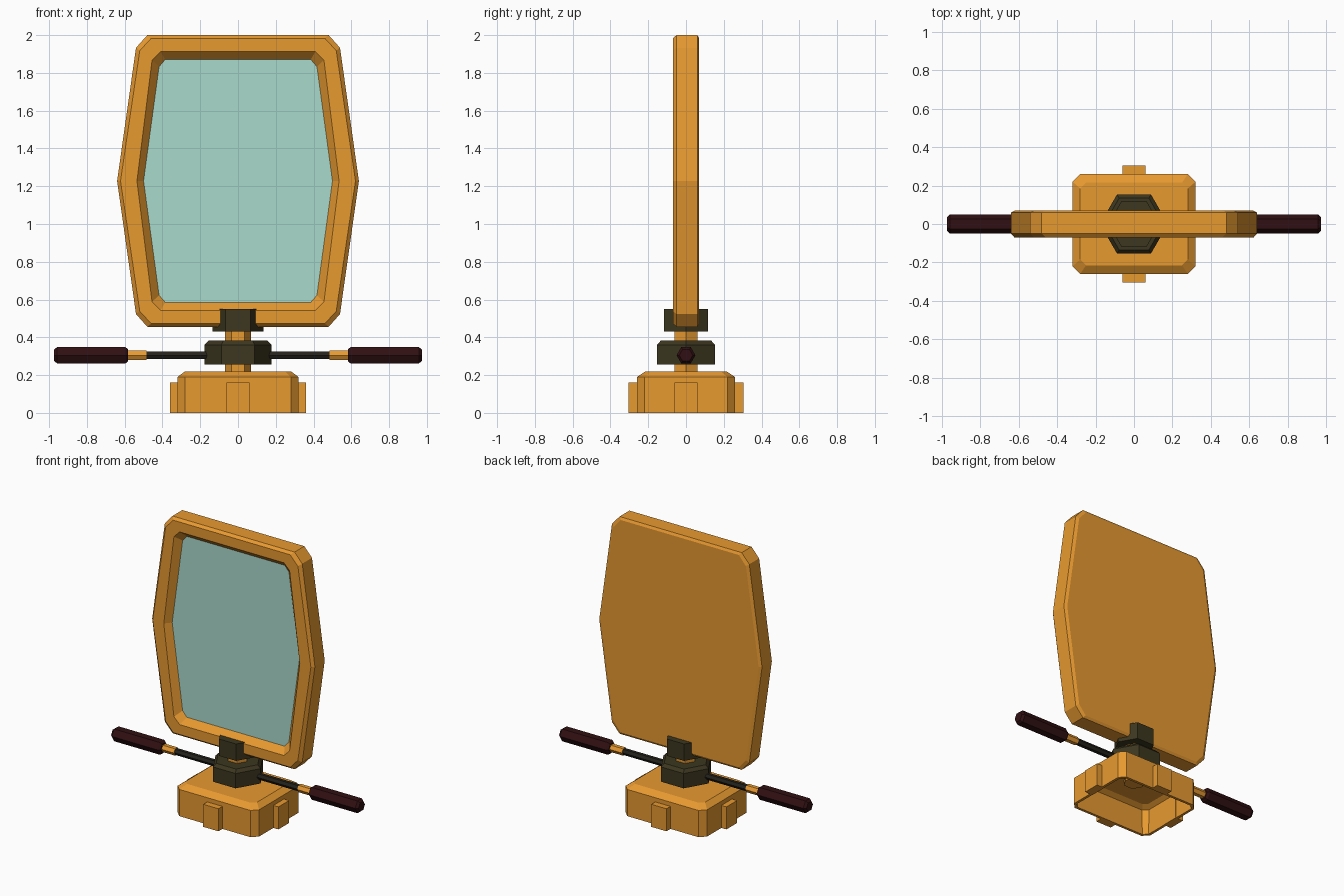
import bpy, math

if "Cube" in bpy.data.objects:
    bpy.data.objects.remove(bpy.data.objects["Cube"])


def material(name, rgb):
    m = bpy.data.materials.new(name)
    m.diffuse_color = (*rgb, 1)
    m.use_nodes = True
    m.node_tree.nodes["Principled BSDF"].inputs["Base Color"].default_value = m.diffuse_color
    return m


ORANGE = material("orange_paint", (0.80, 0.32, 0.03))
DARK = material("dark_olive", (0.045, 0.038, 0.014))
ROD = material("black_metal", (0.018, 0.016, 0.011))
GRIP = material("dark_red_grip", (0.03, 0.005, 0.006))
GLASS = material("pale_glass", (0.40, 0.70, 0.60))


def loft(name, rings, mat, cap_first=True, cap_last=True):
    """Skin a series of equal-length rings."""
    n = len(rings[0])
    verts = [p for r in rings for p in r]
    faces = [(k * n + i, k * n + (i + 1) % n, (k + 1) * n + (i + 1) % n, (k + 1) * n + i)
             for k in range(len(rings) - 1) for i in range(n)]
    if cap_first:
        faces.append(tuple(reversed(range(n))))
    if cap_last:
        faces.append(tuple(range(len(verts) - n, len(verts))))
    me = bpy.data.meshes.new(name)
    me.from_pydata(verts, [], faces)
    me.materials.append(mat)
    ob = bpy.data.objects.new(name, me)
    bpy.context.collection.objects.link(ob)
    return ob


def hex_z(r, z):
    return [(r * math.cos(i * math.pi / 3), r * math.sin(i * math.pi / 3), z) for i in range(6)]


def hex_x(r, x, z=0.305):
    return [(x, r * math.cos(i * math.pi / 3), z + r * math.sin(i * math.pi / 3)) for i in range(6)]


def octagon(hx, hy, c, z):
    """Rectangle with cut corners."""
    q = [(hx, hy - c), (hx - c, hy)]
    q += [(-x, y) for x, y in reversed(q)]
    q += [(-x, -y) for x, y in q]
    return [(x, y, z) for x, y in q]


def panel_ring(y, mid, sx, sz, tx, tz, zc=1.228):
    """Mirror plate outline: bulged sides and cut corners."""
    right = [(tx, -tz), (sx, -sz), (mid, 0), (sx, sz), (tx, tz)]
    pts = right + [(-x, z) for x, z in reversed(right)]
    return [(x, y, zc + z) for x, z in pts]


# Hollow base, open underneath
base = loft("base", [octagon(0.32, 0.26, 0.04, 0), octagon(0.32, 0.26, 0.04, 0.19),
                     octagon(0.28, 0.215, 0.03, 0.22)], ORANGE, cap_first=False)
wall = base.modifiers.new("wall", 'SOLIDIFY')
wall.thickness = 0.02
wall.offset = -1

# Four tabs on the base walls
for name, dx, dy in (("right", 1, 0), ("left", -1, 0), ("back", 0, 1), ("front", 0, -1)):
    cx, cy = dx * 0.33, dy * 0.275
    hx, hy = (0.03, 0.06) if dx else (0.06, 0.03)
    ring = [(cx + a * hx, cy + b * hy) for a, b in ((-1, -1), (1, -1), (1, 1), (-1, 1))]
    loft("base_tab_" + name, [[(x, y, z) for x, y in ring] for z in (0, 0.16)], ORANGE)

# Post, hub and clamp
loft("post", [hex_z(0.07, 0.17), hex_z(0.07, 0.46)], ORANGE)
loft("hub", [hex_z(0.177, 0.255), hex_z(0.177, 0.36), hex_z(0.155, 0.382)], DARK)
loft("clamp", [hex_z(0.134, 0.43), hex_z(0.134, 0.55)], DARK)

# Cross bar with ferrules and grips
loft("cross_bar", [hex_x(0.023, -0.5), hex_x(0.023, 0.5)], ROD)
for side, s in (("right", 1), ("left", -1)):
    parts = (("ferrule_", ((0.028, 0.485), (0.028, 0.60)), ORANGE),
             ("grip_", ((0.038, 0.582), (0.05, 0.597), (0.05, 0.957), (0.036, 0.973)), GRIP))
    for name, prof, mat in parts:
        rings = [hex_x(r, s * x) for r, x in prof]
        loft(name + side, rings if s > 0 else rings[::-1], mat)

# Frame: back, rim, front lip, then down into the recess
glass_ring = panel_ring(-0.025, 0.50, 0.418, 0.605, 0.385, 0.643)
loft("frame", [panel_ring(0.07, 0.62, 0.52, 0.69, 0.465, 0.755),
               panel_ring(0.06, 0.64, 0.54, 0.705, 0.48, 0.772),
               panel_ring(-0.05, 0.64, 0.54, 0.705, 0.48, 0.772),
               panel_ring(-0.07, 0.622, 0.52, 0.69, 0.46, 0.755),
               panel_ring(-0.07, 0.535, 0.455, 0.64, 0.41, 0.685),
               glass_ring], ORANGE, cap_last=False)
loft("glass", [glass_ring], GLASS, cap_first=False)
